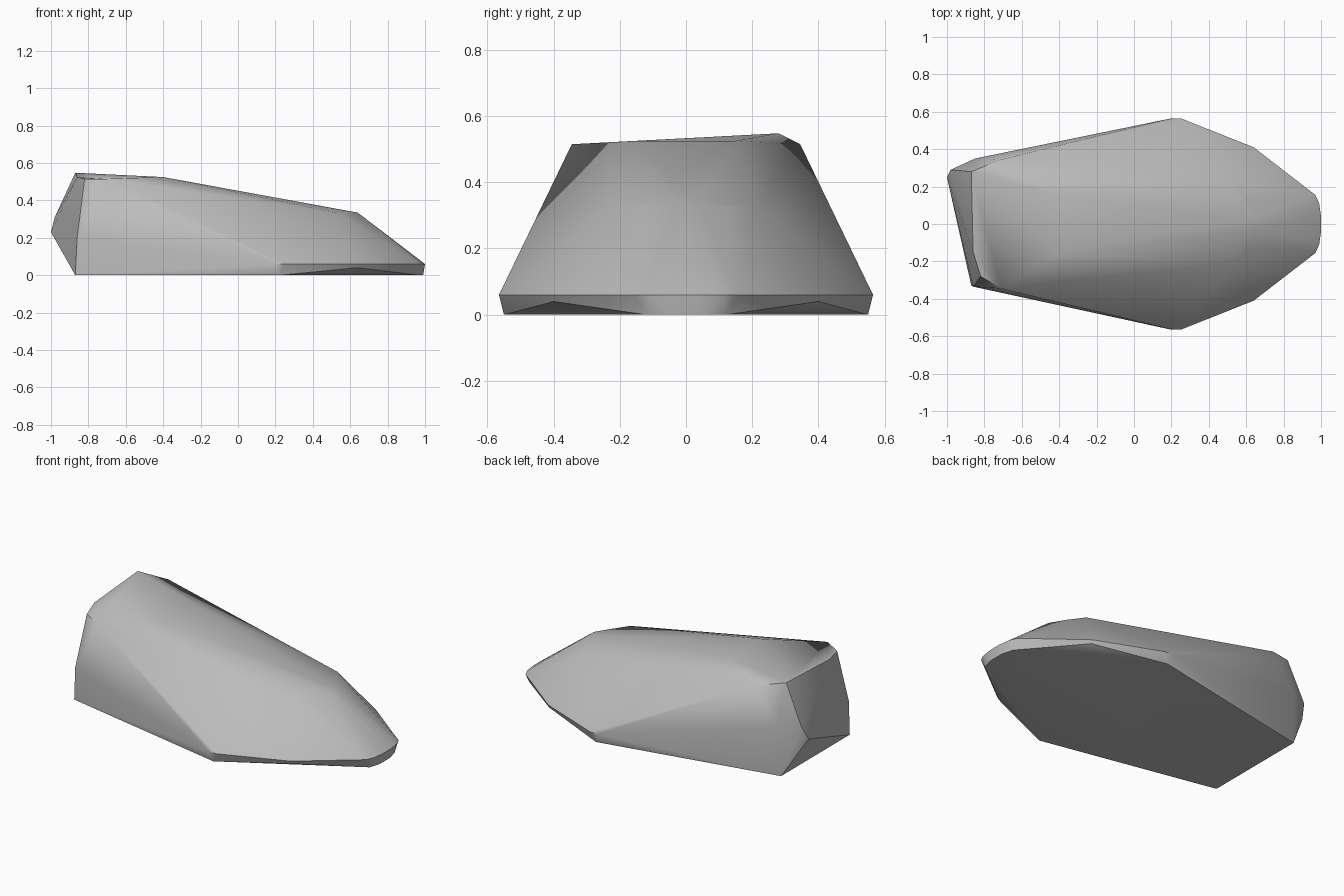
import bpy
import bmesh
import math

cube = bpy.data.objects.get("Cube")
if cube:
    bpy.data.objects.remove(cube, do_unlink=True)

stone = bpy.data.materials.new("stone_grey")
stone.use_nodes = True
colour = (0.5, 0.5, 0.5, 1)
stone.diffuse_color = colour
stone.node_tree.nodes["Principled BSDF"].inputs["Base Color"].default_value = colour

# Corners shared by both sides (y is mirrored)
paired = [
    # flat base
    (-0.87, 0.33, 0), (0.22, 0.55, 0), (0.97, 0.12, 0), (0.99, 0.05, 0),
    # rim around the base
    (0.2, 0.565, 0.06), (0.25, 0.565, 0.06), (0.64, 0.4, 0.04), (0.64, 0.41, 0.06),
    (0.97, 0.155, 0.06), (0.99, 0.11, 0.06), (1, 0.04, 0.06),
    # shoulders and top ridge
    (0.52, 0.21, 0.335), (0.6, 0.13, 0.325), (0.64, 0.03, 0.335),
    (-0.4, 0.15, 0.525), (-0.71, 0.345, 0.515),
]
# Uneven corners of the blunt rear end
rear = [
    (-0.87, 0.28, 0.548), (-1, 0.25, 0.23), (-0.98, 0.29, 0.31), (-0.85, 0.35, 0.3),
    (-0.86, -0.15, 0.524), (-0.82, -0.28, 0.515), (-0.86, -0.335, 0.2),
]

# Wrap the corners in a faceted boulder
bm = bmesh.new()
for x, y, z in paired:
    for side in (-1, 1):
        bm.verts.new((x, side * y, z))
for point in rear:
    bm.verts.new(point)
hull = bmesh.ops.convex_hull(bm, input=bm.verts)
loose = {g for g in hull["geom_interior"] + hull["geom_unused"]
         if isinstance(g, bmesh.types.BMVert)}
bmesh.ops.delete(bm, geom=list(loose), context="VERTS")
bmesh.ops.recalc_face_normals(bm, faces=bm.faces)

mesh = bpy.data.meshes.new("boulder")
bm.to_mesh(mesh)
bm.free()
mesh.materials.append(stone)
boulder = bpy.data.objects.new("boulder", mesh)
bpy.context.collection.objects.link(boulder)

# Soft shading across shallow edges only
bpy.context.view_layer.objects.active = boulder
boulder.select_set(True)
bpy.ops.object.shade_smooth_by_angle(angle=math.radians(30))
